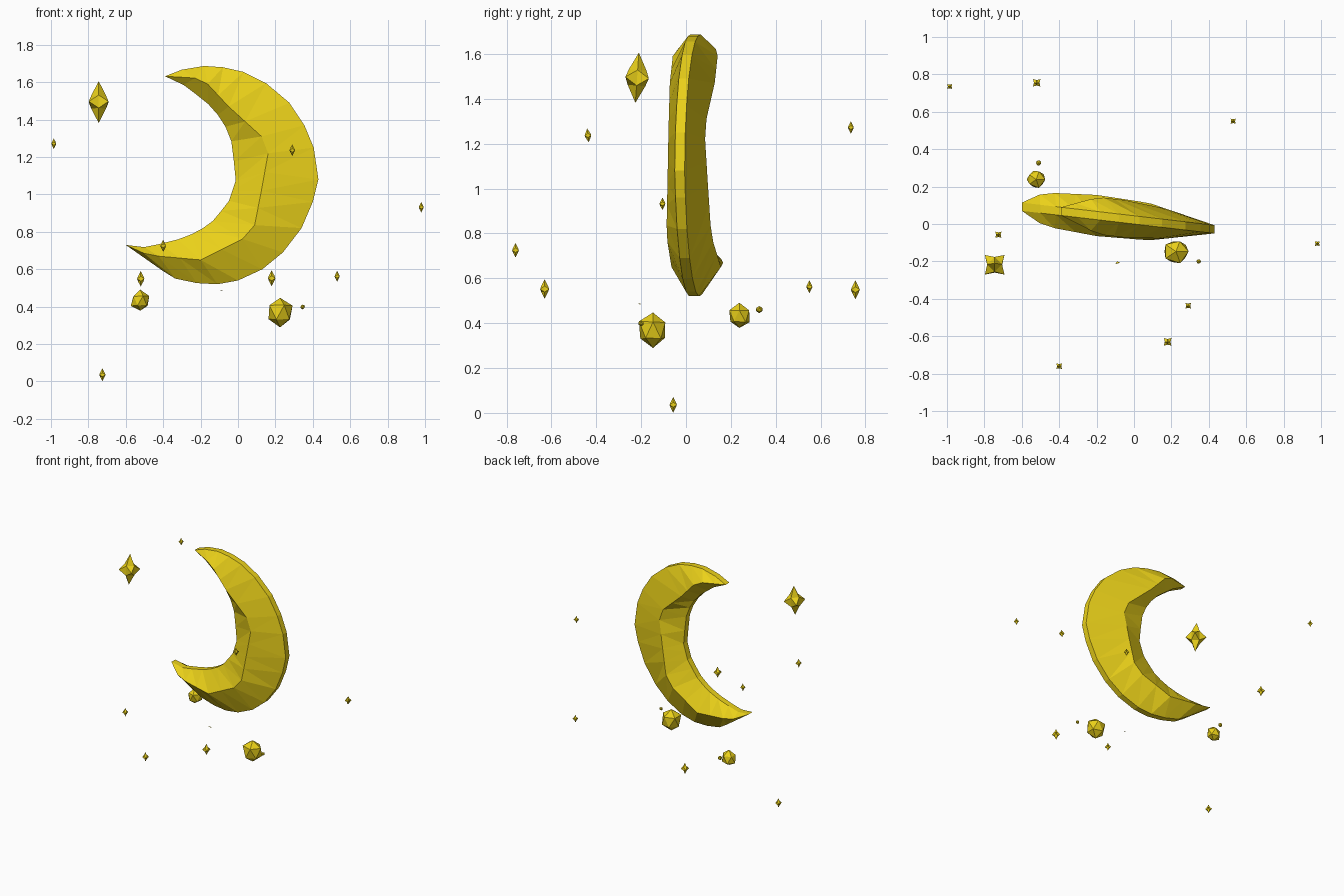
import bpy, bmesh, math, random
from mathutils import Matrix, Vector

if "Cube" in bpy.data.objects:
    bpy.data.objects.remove(bpy.data.objects["Cube"])

random.seed(4)
yellow = bpy.data.materials.new("moon_yellow")
yellow.diffuse_color = (0.83, 0.64, 0.01, 1)
yellow.use_nodes = True
yellow.node_tree.nodes["Principled BSDF"].inputs["Base Color"].default_value = yellow.diffuse_color


def finish(name, bm, loc=(0, 0, 0)):
    bmesh.ops.remove_doubles(bm, verts=bm.verts, dist=0.0002)
    bmesh.ops.recalc_face_normals(bm, faces=bm.faces)
    me = bpy.data.meshes.new(name)
    bm.to_mesh(me)
    bm.free()
    me.materials.append(yellow)
    ob = bpy.data.objects.new(name, me)
    ob.location = loc
    bpy.context.collection.objects.link(ob)
    return ob


def sample(pts, t):
    f = t * (len(pts) - 1)
    i = min(int(f), len(pts) - 2)
    return Vector(pts[i]).lerp(Vector(pts[i + 1]), f - i)


# Crescent: outer rim, inner rim (x, z) and raised spine (x, z, half thickness)
outer = [(-.39, 1.632), (-.30, 1.667), (-.18, 1.687), (-.08, 1.68), (.03, 1.655),
         (.15, 1.595), (.275, 1.49), (.355, 1.37), (.405, 1.25), (.43, 1.08),
         (.40, .96), (.34, .82), (.24, .69), (.13, .60), (0, .54), (-.11, .52),
         (-.22, .526), (-.335, .55), (-.40, .59), (-.50, .66), (-.60, .73)]
inner = [(-.39, 1.632), (-.28, 1.58), (-.13, 1.46), (-.04, 1.32), (-.01, 1.08),
         (-.05, .96), (-.15, .84), (-.28, .77), (-.49, .717), (-.60, .73)]
spine = [(-.39, 1.632, .022), (-.19, 1.62, .10), (-.05, 1.47, .10), (.17, 1.27, .08),
         (.125, 1.02, .09), (.08, .79, .10), (-.2, .65, .11), (-.48, .675, .09),
         (-.60, .73, .022)]
RIM = .022


def place(x, z, h):
    return (x, .022 - .117 * x + h, z)   # the moon is turned slightly about z


bm = bmesh.new()
rings = []
n = len(outer)
for i, (ox, oz) in enumerate(outer):
    t = i / (n - 1)
    ix, iz = sample(inner, t)
    sx, sz, sh = sample(spine, t)
    ring = [(ox, oz, -RIM), (sx, sz, -sh), (ix, iz, -RIM),
            (ix, iz, RIM), (sx, sz, sh), (ox, oz, RIM)]
    rings.append([bm.verts.new(place(*p)) for p in ring])
for a, b in zip(rings, rings[1:]):
    for k in range(6):
        m = (k + 1) % 6
        bm.faces.new((a[k], a[m], b[m]))
        bm.faces.new((a[k], b[m], b[k]))
bmesh.ops.dissolve_degenerate(bm, edges=bm.edges, dist=.0002)
finish("crescent_moon", bm)


# Six-pointed stars: a small cube with a spike on every face
def star(name, loc, h, turn=45, tilt=0):
    bm = bmesh.new()
    bmesh.ops.create_cube(bm, size=2)
    for f in list(bm.faces):
        nrm = f.normal.copy()
        tip = bm.verts.new(nrm * (h if abs(nrm.z) > .5 else h * .66))
        vs = list(f.verts)
        bm.faces.remove(f)
        for j in range(4):
            bm.faces.new((vs[j], vs[(j + 1) % 4], tip))
    for v in bm.verts:
        if abs(abs(v.co.x) - 1) < .001 and abs(abs(v.co.y) - 1) < .001:
            v.co = Vector((v.co.x * .25, v.co.y * .25, v.co.z * .31)) * h
    rot = Matrix.Rotation(math.radians(tilt), 3, 'X') @ Matrix.Rotation(math.radians(turn), 3, 'Z')
    bmesh.ops.rotate(bm, verts=bm.verts, cent=(0, 0, 0), matrix=rot)
    finish(name, bm, loc)


star("large_star", (-.745, -.218, 1.494), .112, 45, -4)
small = [(-.985, .735, 1.272, .028), (.98, -.105, .932, .028), (.29, -.437, 1.237, .031),
         (-.40, -.76, .725, .032), (-.52, .755, .549, .042), (.18, -.63, .552, .043),
         (.53, .55, .562, .029), (-.725, -.057, .036, .035)]
for i, (x, y, z, h) in enumerate(small):
    star(f"small_star_{i + 1}", (x, y, z), h, 45, 6 if i == 2 else 0)


# Faceted rocks and pebbles floating below
def rock(name, loc, size, jitter):
    bm = bmesh.new()
    bmesh.ops.create_icosphere(bm, subdivisions=1, radius=1)
    for v in bm.verts:
        v.co *= 1 + random.uniform(-jitter, jitter)
        v.co = Vector((v.co.x * size[0], v.co.y * size[1], v.co.z * size[2]))
    finish(name, bm, loc)


rock("large_rock", (.225, -.147, .368), (.074, .068, .083), .1)
rock("small_rock", (-.523, .238, .431), (.052, .05, .056), .1)
rock("right_pebble", (.346, -.2, .399), (.013, .013, .013), .05)
rock("left_pebble", (-.51, .327, .461), (.015, .016, .016), .05)

# Thin flake
bm = bmesh.new()
bm.faces.new([bm.verts.new(p) for p in ((-.012, -.008, .004), (.013, 0, -.004), (-.002, .008, -.002))])
finish("flake", bm, (-.088, -.207, .487))
